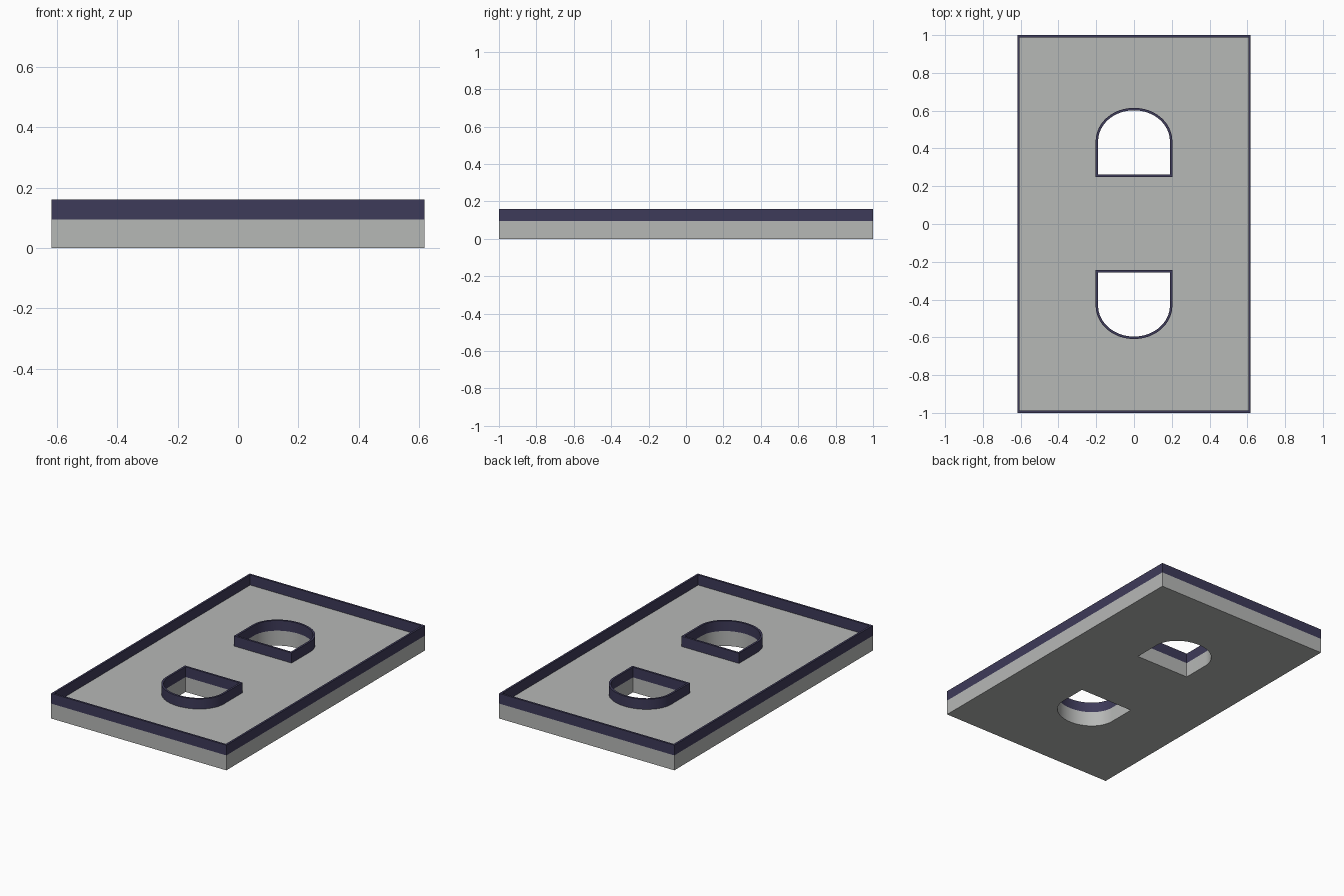
import bpy, math

if "Cube" in bpy.data.objects:
    bpy.data.objects.remove(bpy.data.objects["Cube"])

HX, HY = 0.618, 1.0      # half width and half length
Z1, Z2 = 0.095, 0.16     # top of plate, top of raised rims
T = 0.013                # rim thickness


def material(name, rgb):
    m = bpy.data.materials.new(name)
    m.diffuse_color = (*rgb, 1)
    m.use_nodes = True
    m.node_tree.nodes["Principled BSDF"].inputs["Base Color"].default_value = m.diffuse_color
    return m


grey = material("light grey", (0.47, 0.48, 0.47))
navy = material("dark navy", (0.048, 0.043, 0.10))


def rect(inset=0.0):
    x, y = HX - inset, HY - inset
    return [(-x, -y), (x, -y), (x, y), (-x, y)]


def arch(sign, inset=0.0):
    """D-shaped opening: straight base towards the middle, rounded outer end."""
    w, base, spring, rise = 0.203 - inset, 0.247 + inset, 0.435, 0.177 - inset
    shift = 0.003        # the pair sits slightly towards the back
    pts = [(-w, base), (w, base)]
    for i in range(33):
        a = math.pi * i / 32
        pts.append((w * math.cos(a), spring + rise * math.sin(a)))
    return [(x, sign * y + shift) for x, y in pts]


def slab(name, loops, z0, z1, mat):
    """Extrude a filled outline (inner loops become holes) from z0 to z1."""
    cu = bpy.data.curves.new(name, 'CURVE')
    cu.dimensions = '2D'
    cu.fill_mode = 'BOTH'
    cu.extrude = (z1 - z0) / 2
    for pts in loops:
        s = cu.splines.new('POLY')
        s.points.add(len(pts) - 1)
        for p, (x, y) in zip(s.points, pts):
            p.co = (x, y, 0, 1)
        s.use_cyclic_u = True
    ob = bpy.data.objects.new(name, cu)
    bpy.context.collection.objects.link(ob)
    bpy.ops.object.select_all(action='DESELECT')
    ob.select_set(True)
    bpy.context.view_layer.objects.active = ob
    bpy.ops.object.convert(target='MESH')
    ob = bpy.context.object
    ob.name = name
    for v in ob.data.vertices:
        v.co.z += (z0 + z1) / 2
    # weld caps to walls
    bpy.ops.object.mode_set(mode='EDIT')
    bpy.ops.mesh.select_all(action='SELECT')
    bpy.ops.mesh.remove_doubles(threshold=0.0001)
    bpy.ops.mesh.normals_make_consistent(inside=False)
    bpy.ops.object.mode_set(mode='OBJECT')
    ob.data.materials.clear()
    ob.data.materials.append(mat)
    bpy.ops.object.shade_smooth_by_angle(angle=math.radians(30))
    return ob


# base plate with two openings
slab("base_plate", [rect(), arch(1, T), arch(-1, T)], 0, Z1, grey)
# raised outer rim
slab("outer_rim", [rect(), rect(T)], Z1, Z2, navy)
# raised rims around the openings
for label, sign in (("back", 1), ("front", -1)):
    slab(label + "_opening_rim", [arch(sign), arch(sign, T)], Z1, Z2, navy)
